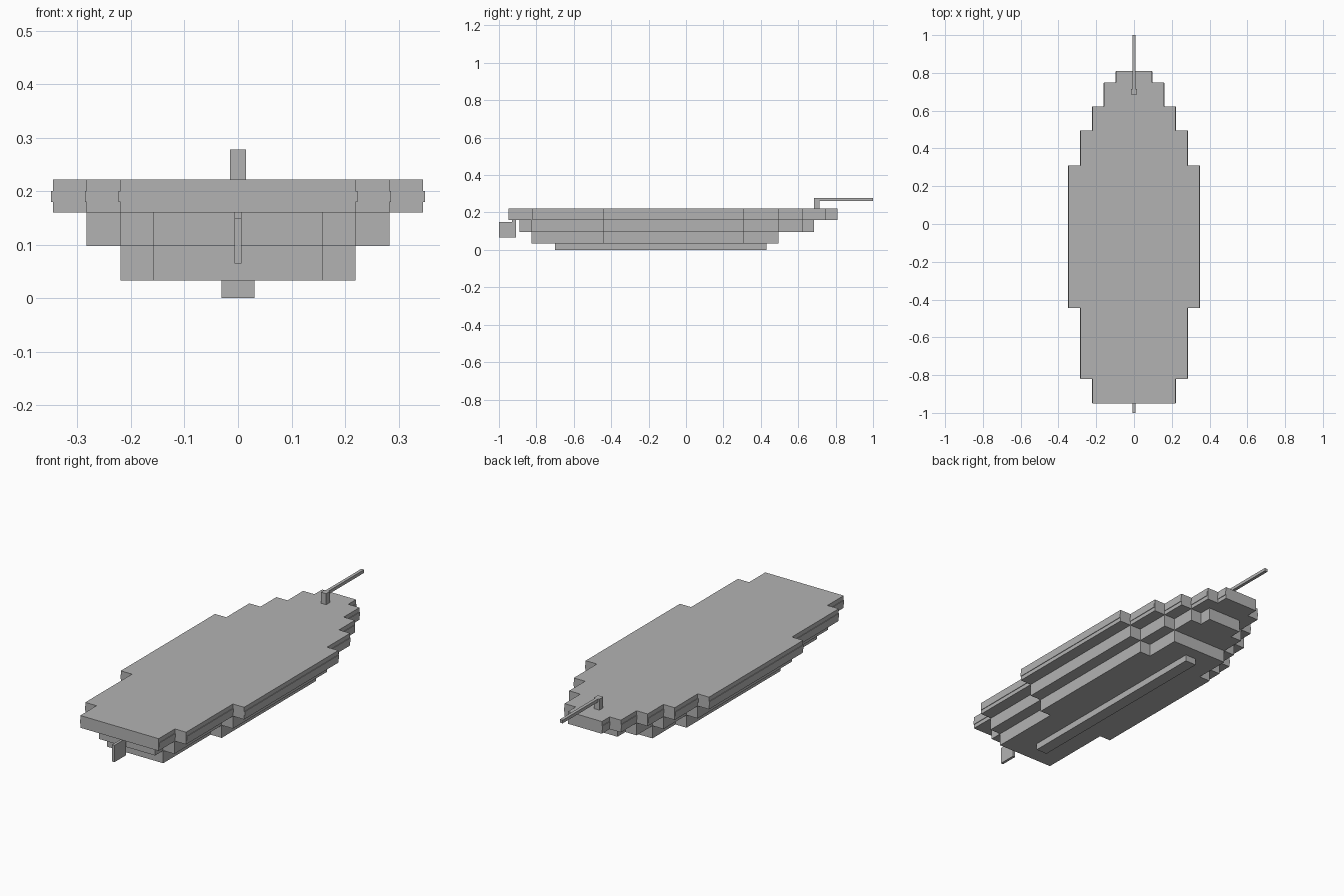
import bpy, bmesh

cube = bpy.data.objects.get("Cube")
if cube:
    bpy.data.objects.remove(cube, do_unlink=True)

grey = bpy.data.materials.new("plain grey")
grey.use_nodes = True
colour = (0.45, 0.45, 0.45, 1)
grey.diffuse_color = colour
grey.node_tree.nodes["Principled BSDF"].inputs["Base Color"].default_value = colour


def prism(name, outline, z0, z1):
    """Extrude a flat outline upward from z0 to z1."""
    bm = bmesh.new()
    base = bm.faces.new([bm.verts.new((x, y, z0)) for x, y in outline])
    top = bmesh.ops.extrude_face_region(bm, geom=[base])["geom"]
    verts = [v for v in top if isinstance(v, bmesh.types.BMVert)]
    bmesh.ops.translate(bm, vec=(0, 0, z1 - z0), verts=verts)
    bmesh.ops.recalc_face_normals(bm, faces=bm.faces)
    mesh = bpy.data.meshes.new(name)
    bm.to_mesh(mesh)
    bm.free()
    mesh.materials.append(grey)
    obj = bpy.data.objects.new(name, mesh)
    bpy.context.collection.objects.link(obj)
    return obj


def box(name, half, y0, y1, z0, z1):
    return prism(name, [(half, y0), (half, y1), (-half, y1), (-half, y0)], z0, z1)


def stepped_plate(name, start, steps, z0, z1, widen=0, squeeze=1):
    """Symmetric stepped plan; each step is (half width, y where it ends)."""
    side, y = [], start
    for half, end in steps:
        side += [(half + widen, y * squeeze), (half + widen, end * squeeze)]
        y = end
    prism(name, side + [(-x, y) for x, y in reversed(side)], z0, z1)


# Hull layers, from the deck down to the keel
deck = [(0.22, -0.82), (0.283, -0.445), (0.346, 0.31), (0.283, 0.495),
        (0.22, 0.622), (0.158, 0.748), (0.095, 0.81)]
middle = [(0.158, -0.825), (0.22, -0.445), (0.283, 0.31), (0.22, 0.495),
          (0.158, 0.622), (0.095, 0.685)]
lower = [(0.158, -0.445), (0.22, 0.31), (0.158, 0.495)]
stepped_plate("deck", -0.95, deck, 0.16, 0.222)
stepped_plate("rubbing_strip", -0.95, deck, 0.18, 0.2, widen=0.003, squeeze=0.998)
stepped_plate("middle_hull", -0.89, middle, 0.097, 0.16)
stepped_plate("lower_hull", -0.825, lower, 0.033, 0.097)
box("keel", 0.031, -0.7, 0.43, 0, 0.033)

# Rudder hung below the overhanging stern
box("rudder", 0.007, -1, -0.908, 0.065, 0.15)
box("rudder_post", 0.007, -0.93, -0.908, 0.15, 0.16)

# Bowsprit on its post
box("bowsprit_post", 0.015, 0.685, 0.715, 0.222, 0.278)
box("bowsprit", 0.008, 0.715, 1, 0.262, 0.278)
